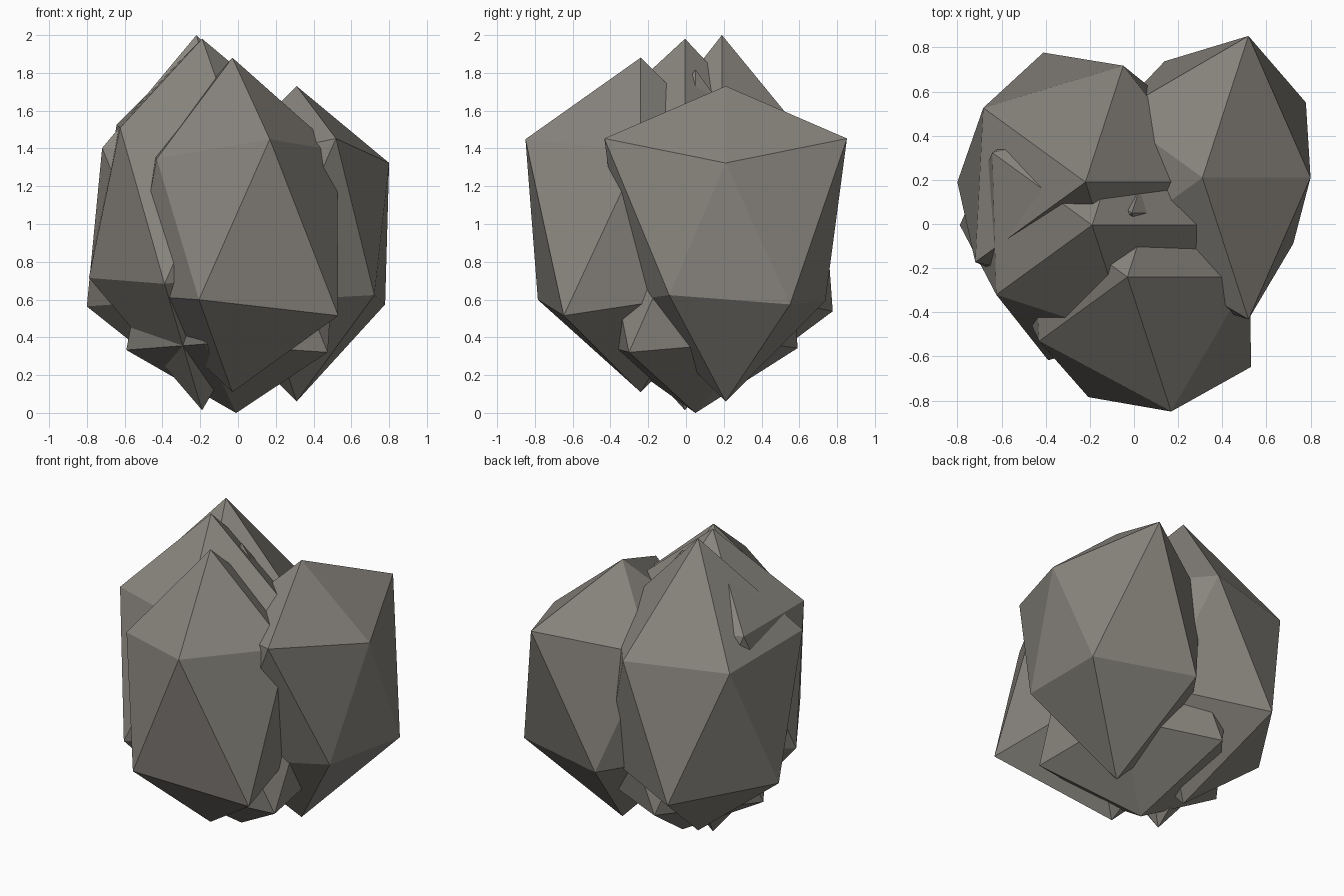
import bpy, math

if "Cube" in bpy.data.objects:
    bpy.data.objects.remove(bpy.data.objects["Cube"])

stone = bpy.data.materials.new("warm_grey_stone")
stone.diffuse_color = (0.25, 0.235, 0.21, 1.0)
stone.use_nodes = True
stone.node_tree.nodes["Principled BSDF"].inputs["Base Color"].default_value = stone.diffuse_color

STRETCH = 1.4                      # every boulder is stretched upward
RING_R, RING_Z = 0.8944, 0.4472    # icosahedron ring radius and height


def boulder(name, centre, top, upper, lower, bottom):
    """Icosahedron whose corners are pushed in or out along their direction."""
    cx, cy, cz = centre

    def corner(deg, s, side):
        a = math.radians(deg)
        return (cx + RING_R * s * math.cos(a),
                cy + RING_R * s * math.sin(a),
                cz + side * RING_Z * s * STRETCH)

    verts = [corner(72 * i, s, 1) for i, s in enumerate(upper)]
    verts += [corner(36 + 72 * i, s, -1) for i, s in enumerate(lower)]
    verts += [(cx, cy, cz + top * STRETCH), (cx, cy, cz - bottom * STRETCH)]
    faces = []
    for i in range(5):
        j = (i + 1) % 5
        faces += [(10, i, j), (i, 5 + i, j), (5 + i, 5 + j, j), (11, 5 + j, 5 + i)]
    mesh = bpy.data.meshes.new(name)
    mesh.from_pydata(verts, [], faces)
    mesh.materials.append(stone)
    mesh.update()
    obj = bpy.data.objects.new(name, mesh)
    bpy.context.collection.objects.link(obj)
    return obj


# Five overlapping boulders
boulder("right_boulder", (0.31, 0.21, 0.98), 0.536,
        [0.548, 0.755, 0.55, 0.55, 0.755], [0.648, 0.62, 0.60, 0.62, 0.569], 0.657)
boulder("back_left_boulder", (-0.22, 0.19, 0.97), 0.736,
        [0.65, 0.62, 0.64, 0.69, 0.60], [0.60, 0.69, 0.649, 0.60, 0.60], 0.62)
boulder("left_boulder", (-0.19, -0.005, 1.134), 0.605,
        [0.615, 0.55, 0.625, 0.60, 0.60], [0.60, 0.60, 0.67, 0.72, 0.60], 0.80)
boulder("front_boulder", (-0.03, -0.24, 1.0), 0.629,
        [0.62, 0.60, 0.60, 0.553, 0.717], [0.60, 0.60, 0.60, 0.64, 0.775], 0.636)
boulder("core_boulder", (-0.01, 0.05, 0.74), 0.77,
        [0.60, 0.60, 0.60, 0.60, 0.60], [0.58, 0.635, 0.65, 0.60, 0.67], 0.529)
